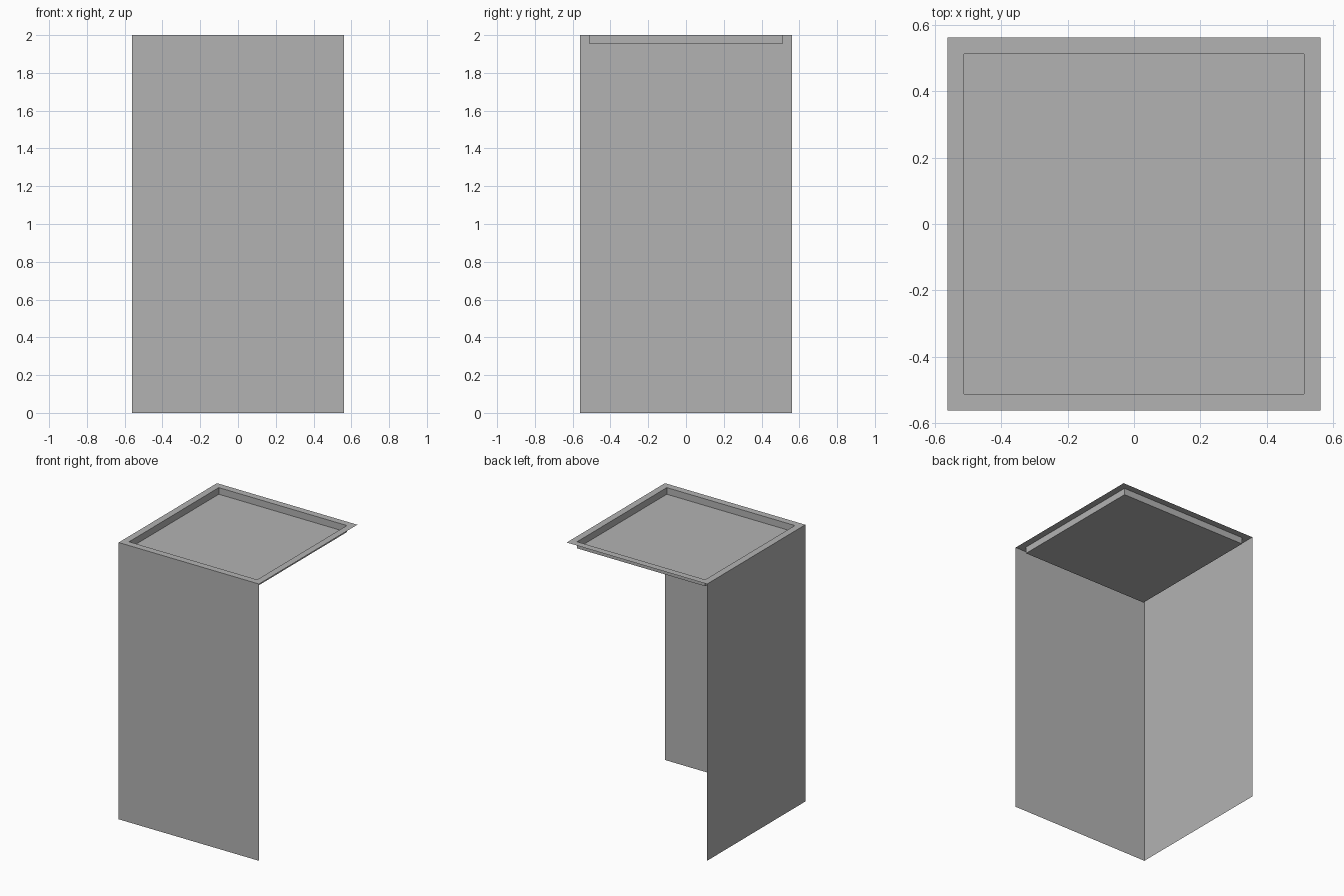
import bpy
import bmesh
from mathutils import Vector

cube = bpy.data.objects.get("Cube")
if cube:
    bpy.data.objects.remove(cube, do_unlink=True)

HALF = 0.561      # half width of the stand
HEIGHT = 2.0
RIM = 0.049       # width of the flat rim
DEPTH = 0.048     # depth of the sunken top

grey = bpy.data.materials.new("plain grey")
grey.use_nodes = True
colour = (0.45, 0.45, 0.45, 1)
grey.diffuse_color = colour
grey.node_tree.nodes["Principled BSDF"].inputs["Base Color"].default_value = colour


def finish(name, bm):
    mesh = bpy.data.meshes.new(name)
    bm.to_mesh(mesh)
    bm.free()
    mesh.materials.append(grey)
    obj = bpy.data.objects.new(name, mesh)
    bpy.context.collection.objects.link(obj)
    return obj


def panel(name, start, end):
    """Thin upright sheet between two floor corners."""
    bm = bmesh.new()
    low = [Vector((*p, 0)) for p in (start, end)]
    up = Vector((0, 0, HEIGHT))
    bm.faces.new([bm.verts.new(p) for p in (low[0], low[1], low[1] + up, low[0] + up)])
    return finish(name, bm)


# Two upright sheets meeting at one corner; the other two sides are open
panel("front_panel", (-HALF, -HALF), (HALF, -HALF))
panel("right_panel", (-HALF, HALF), (-HALF, -HALF))

# Top: flat rim around a shallow sunken tray
bm = bmesh.new()
corners = [(-1, -1), (1, -1), (1, 1), (-1, 1)]
top = bm.faces.new([bm.verts.new((x * HALF, y * HALF, HEIGHT)) for x, y in corners])
bm.normal_update()
bmesh.ops.inset_individual(bm, faces=[top], thickness=RIM, use_even_offset=True)
floor = bmesh.ops.extrude_discrete_faces(bm, faces=[top])["faces"][0]
bmesh.ops.translate(bm, verts=floor.verts[:], vec=(0, 0, -DEPTH))
finish("tray_top", bm)
